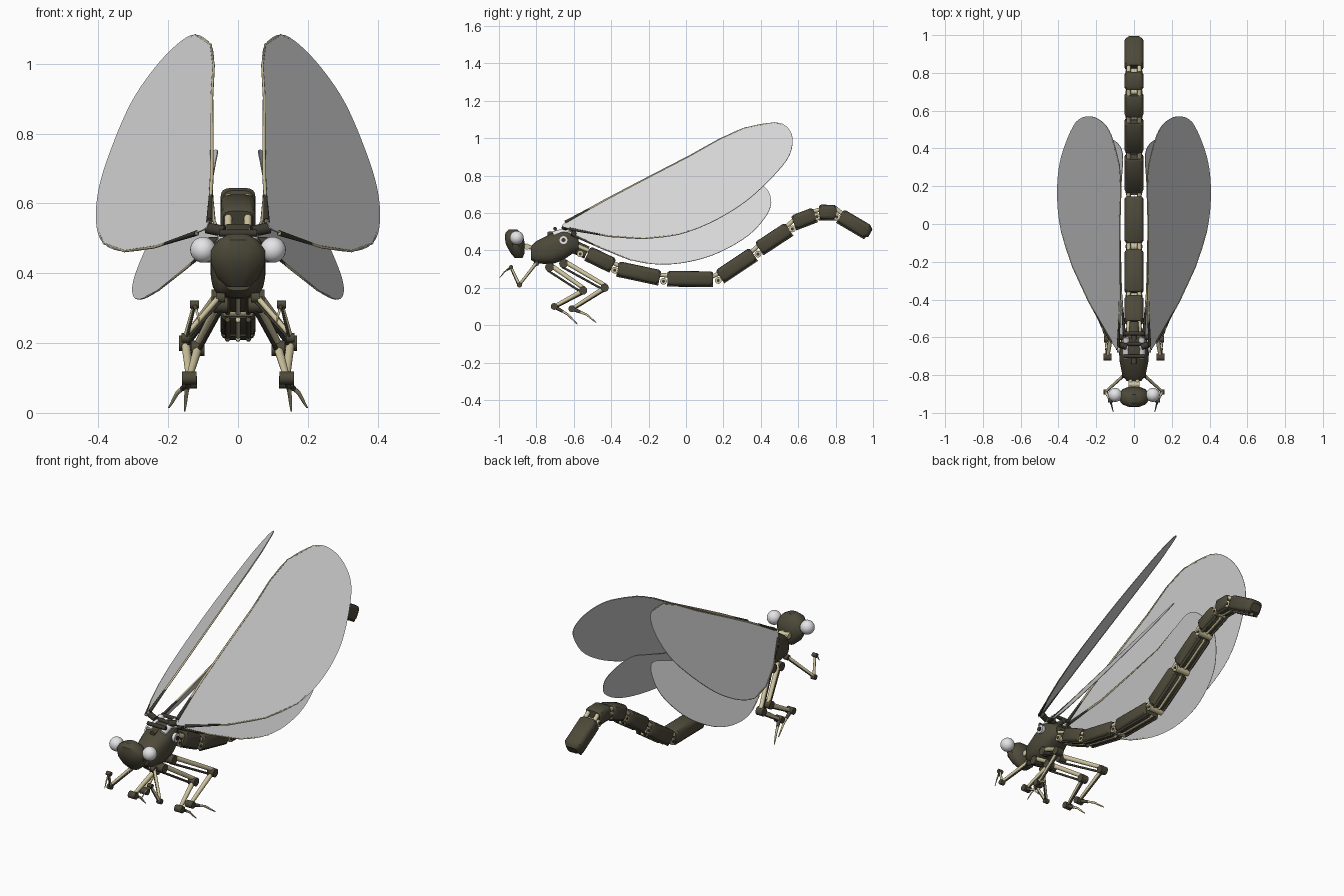
import bpy, bmesh, math
from mathutils import Vector as V

if "Cube" in bpy.data.objects:
    bpy.data.objects.remove(bpy.data.objects["Cube"], do_unlink=True)


def material(name, r, g, b):
    m = bpy.data.materials.new(name)
    m.use_nodes = True
    m.diffuse_color = (r, g, b, 1)
    m.node_tree.nodes["Principled BSDF"].inputs["Base Color"].default_value = (r, g, b, 1)
    return m


OLIVE = material("dark olive", .075, .068, .042)
CREAM = material("cream", .62, .55, .34)
DARK = material("dark metal", .045, .042, .03)
WHITE = material("pale grey", .78, .78, .8)
WING = material("wing grey", .68, .68, .68)


def finish(name, bm, mat, smooth=True):
    bmesh.ops.recalc_face_normals(bm, faces=bm.faces)
    me = bpy.data.meshes.new(name)
    bm.to_mesh(me)
    bm.free()
    me.materials.append(mat)
    ob = bpy.data.objects.new(name, me)
    bpy.context.collection.objects.link(ob)
    if smooth:
        bpy.ops.object.select_all(action='DESELECT')
        ob.select_set(True)
        bpy.context.view_layer.objects.active = ob
        bpy.ops.object.shade_smooth_by_angle(angle=math.radians(35))
    return ob


def rod(name, a, b, r, mat, r2=None, sides=12):
    """Cylinder or cone between two points."""
    a, b = V(a), V(b)
    bm = bmesh.new()
    bmesh.ops.create_cone(bm, cap_ends=True, segments=sides, radius1=r,
                          radius2=r if r2 is None else r2, depth=(b - a).length)
    q = (b - a).to_track_quat('Z', 'Y')
    for v in bm.verts:
        v.co = q @ v.co + (a + b) / 2
    return finish(name, bm, mat)


def pin(name, c, half, r, mat):
    """Cylinder lying across the body."""
    c = V(c)
    return rod(name, c - V((half, 0, 0)), c + V((half, 0, 0)), r, mat, sides=16)


def ball(name, c, r, mat):
    bm = bmesh.new()
    bmesh.ops.create_uvsphere(bm, u_segments=24, v_segments=14, radius=r)
    bmesh.ops.translate(bm, verts=bm.verts, vec=V(c))
    return finish(name, bm, mat)


def loft(name, rings, axis, mat, power=.5, sides=20):
    """Skin rounded sections (centre, half width, half height) set square to the axis."""
    up = V((1, 0, 0)).cross(V(axis).normalized())
    bm = bmesh.new()
    loops = []
    for c, w, h in rings:
        loop = []
        for i in range(sides):
            t = math.tau * (i + .5) / sides
            u, v = [math.copysign(abs(k) ** power, k) for k in (math.cos(t), math.sin(t))]
            loop.append(bm.verts.new(V(c) + V((u * w, 0, 0)) + up * v * h))
        loops.append(loop)
    for p, q in zip(loops, loops[1:]):
        for i in range(sides):
            j = (i + 1) % sides
            bm.faces.new((p[i], p[j], q[j], q[i]))
    bm.faces.new(loops[0])
    bm.faces.new(loops[-1])
    return finish(name, bm, mat)


def wire(name, pts, r, mat, tip=1):
    cu = bpy.data.curves.new(name, 'CURVE')
    cu.dimensions = '3D'
    cu.bevel_depth, cu.bevel_resolution, cu.use_fill_caps = r, 2, True
    sp = cu.splines.new('POLY')
    sp.points.add(len(pts) - 1)
    for i, (p, co) in enumerate(zip(sp.points, pts)):
        p.co = (*co, 1)
        p.radius = 1 + (tip - 1) * i / (len(pts) - 1)
    cu.materials.append(mat)
    ob = bpy.data.objects.new(name, cu)
    bpy.context.collection.objects.link(ob)


def smooth_loop(pts, n=4):
    """Closed rounded outline through the points."""
    out, k = [], len(pts)
    for i in range(k):
        a, b, c, d = [V(pts[(i + j) % k]) for j in (-1, 0, 1, 2)]
        for s in range(n):
            t = s / n
            out.append(b + (c - a) * t / 2 + (2 * a - 5 * b + 4 * c - d) * t * t / 2
                       + (3 * b - a - 3 * c + d) * t ** 3 / 2)
    return out


# Tail segments with belly rails and hinges
tail = [((-.525, .385), (-.39, .32)), ((-.365, .303), (-.14, .255)), ((-.1, .25), (.145, .248)),
        ((.18, .26), (.36, .38)), ((.39, .41), (.55, .515)), ((.575, .548), (.69, .592)),
        ((.71, .605), (.805, .603)), ((.825, .585), (.975, .497))]
previous = V((0, -.59, .41))
for n, (a, b) in enumerate(tail):
    a, b = V((0, *a)), V((0, *b))
    d = (b - a).normalized()
    up = V((1, 0, 0)).cross(d)
    loft(f"tail_segment_{n}", [(a, .042, .032), (a + d * .012, .05, .04), (b - d * .012, .05, .04),
                              (b, .042, .032)], d, OLIVE)
    for x in (-.03, 0, .03):
        side = V((x, 0, 0))
        rod(f"belly_rail_{n}", a - up * .037 + side, b - up * .037 + side, .007,
            OLIVE if x else CREAM)
    mid = (previous + a) / 2
    pin(f"tail_hinge_{n}", mid - up * .018, .043, .018, CREAM)
    pin(f"tail_hinge_core_{n}", mid - up * .018, .046, .008, DARK)
    for s in (-1, 1):
        side = V((s * .028, 0, 0)) + up * .015
        rod(f"tail_link_{n}", previous - d * .012 + side, a + d * .012 + side, .011, CREAM)
    previous = b
loft("tail_tip", [(b, .042, .032), (b + d * .012, .03, .022)], d, OLIVE)

# Thorax
loft("thorax", [((0, y, (lo + hi) / 2), w, (hi - lo) / 2) for y, lo, hi, w in (
    (-.83, .35, .42, .04), (-.8, .33, .45, .062), (-.72, .325, .49, .078), (-.66, .345, .515, .08),
    (-.61, .38, .505, .068), (-.575, .4, .46, .045))], (0, 1, 0), OLIVE, power=.7)
rod("thorax_spine", (0, -.74, .485), (0, -.57, .5), .014, OLIVE)
for y in (-.7, -.635, -.58):
    pin("thorax_crossbar", (0, y, .515), .055, .01, DARK)
rod("tail_root", (0, -.6, .42), (0, -.53, .388), .035, OLIVE)

# Neck and head
for x in (-.018, .018):
    rod("neck_rod", (x, -.88, .43), (x, -.81, .41), .011, CREAM)
pin("neck_joint", (0, -.85, .42), .03, .016, CREAM)
loft("head", [((0, y, z), w, h) for z, y, w, h in (
    (.36, -.895, .03, .022), (.385, -.9, .06, .038), (.43, -.912, .08, .052), (.465, -.918, .08, .052),
    (.495, -.925, .058, .042), (.512, -.925, .028, .022))], (0, 0, 1), OLIVE, power=.85, sides=12)

# Wing outlines in the side plane, and the tilt (offset, y slope, z slope) of each wing
fore = [(-.645, .55), (-.43, .67), (-.25, .765), (.02, .905), (.18, .995), (.315, 1.055), (.475, 1.083),
        (.545, 1.055), (.57, .985), (.54, .885), (.42, .75), (.29, .64), (.125, .545), (-.04, .485),
        (-.225, .463), (-.41, .475), (-.625, .515)]
hind = [(-.62, .505), (-.35, .55), (-.1, .61), (.1, .66), (.25, .715), (.36, .752), (.42, .74),
        (.455, .675), (.435, .595), (.34, .485), (.18, .39), (.02, .34), (-.14, .325), (-.3, .35),
        (-.46, .415), (-.61, .485)]


def wing(name, outline, tilt, s, lead, trail):
    def lift(p):
        return V((s * (tilt[0] + tilt[1] * p[0] + tilt[2] * p[1]), p[0], p[1]))
    bm = bmesh.new()
    bm.faces.new([bm.verts.new(lift(p)) for p in smooth_loop(outline)])
    ob = finish(name, bm, WING, False)
    mod = ob.modifiers.new("thickness", 'SOLIDIFY')
    mod.thickness, mod.offset = .003, 0
    wire(name + "_leading_vein", [lift(p) for p in outline[:lead]], .006, CREAM, .25)
    wire(name + "_trailing_vein", [lift(p) for p in outline[:-trail - 1:-1]], .005, CREAM, .3)
    rod(name + "_root_strut", lift(outline[0]), lift(outline[1]), .009, DARK, .003)
    rod(name + "_lower_strut", lift(outline[-1]), lift(outline[-2]), .008, DARK, .003)


def leg(name, s, hip, knee, ankle, toe, r):
    hip, knee, ankle, toe = [V((s * x, y, z)) for x, y, z in (hip, knee, ankle, toe)]
    off = V((0, .35 * r, .9 * r))
    rod(name + "_femur", hip + off, knee + off, r, CREAM, r * .85)
    rod(name + "_femur_piston", hip - off * 1.6, knee - off, r * .45, DARK)
    rod(name + "_tibia", knee, ankle, r, CREAM, r * .7)
    rod(name + "_tibia_piston", knee - off * 1.5, ankle - off, r * .4, DARK)
    pin(name + "_hip", hip, r * 1.6, r * 1.8, OLIVE)
    pin(name + "_knee", knee, r * 1.5, r * 1.7, OLIVE)
    pin(name + "_ankle", ankle, r * 1.6, r * 1.4, OLIVE)
    bend = ankle.lerp(toe, .6) + V((0, 0, r))
    rod(name + "_foot", ankle, ankle.lerp(bend, .6), r * .85, OLIVE, r * .6)
    wire(name + "_claw", [ankle, bend, ankle.lerp(toe, .85) + V((0, 0, r * .3)), toe], r * .6, CREAM, .3)


for s, side in ((1, "left"), (-1, "right")):
    ball(side + "_eye", (s * .1, -.905, .467), .037, WHITE)
    wing(side + "_fore_wing", fore, (.788, .415, -.797), s, 8, 5)
    wing(side + "_hind_wing", hind, (.553, .2, -.753), s, 5, 4)
    # Wing drive
    rod(side + "_wing_actuator", (s * .042, -.71, .485), (s * .042, -.6, .515), .017, WHITE)
    rod(side + "_wing_mount", (s * .04, -.65, .52), (s * .09, -.635, .53), .016, DARK)
    rod(side + "_hind_mount", (s * .04, -.6, .49), (s * .085, -.6, .49), .014, DARK)
    pin(side + "_drive_wheel", (s * .082, -.655, .455), .008, .024, WHITE)
    pin(side + "_drive_hub", (s * .09, -.655, .455), .006, .011, DARK)
    # Legs
    leg(side + "_front_leg", s, (.05, -.8, .33), (.15, -.89, .215), (.125, -.935, .31),
        (.11, -.995, .255), .008)
    leg(side + "_middle_leg", s, (.05, -.73, .31), (.115, -.55, .185), (.14, -.705, .1),
        (.153, -.58, .005), .013)
    leg(side + "_hind_leg", s, (.055, -.655, .33), (.15, -.435, .2), (.138, -.61, .088),
        (.198, -.48, .015), .013)
